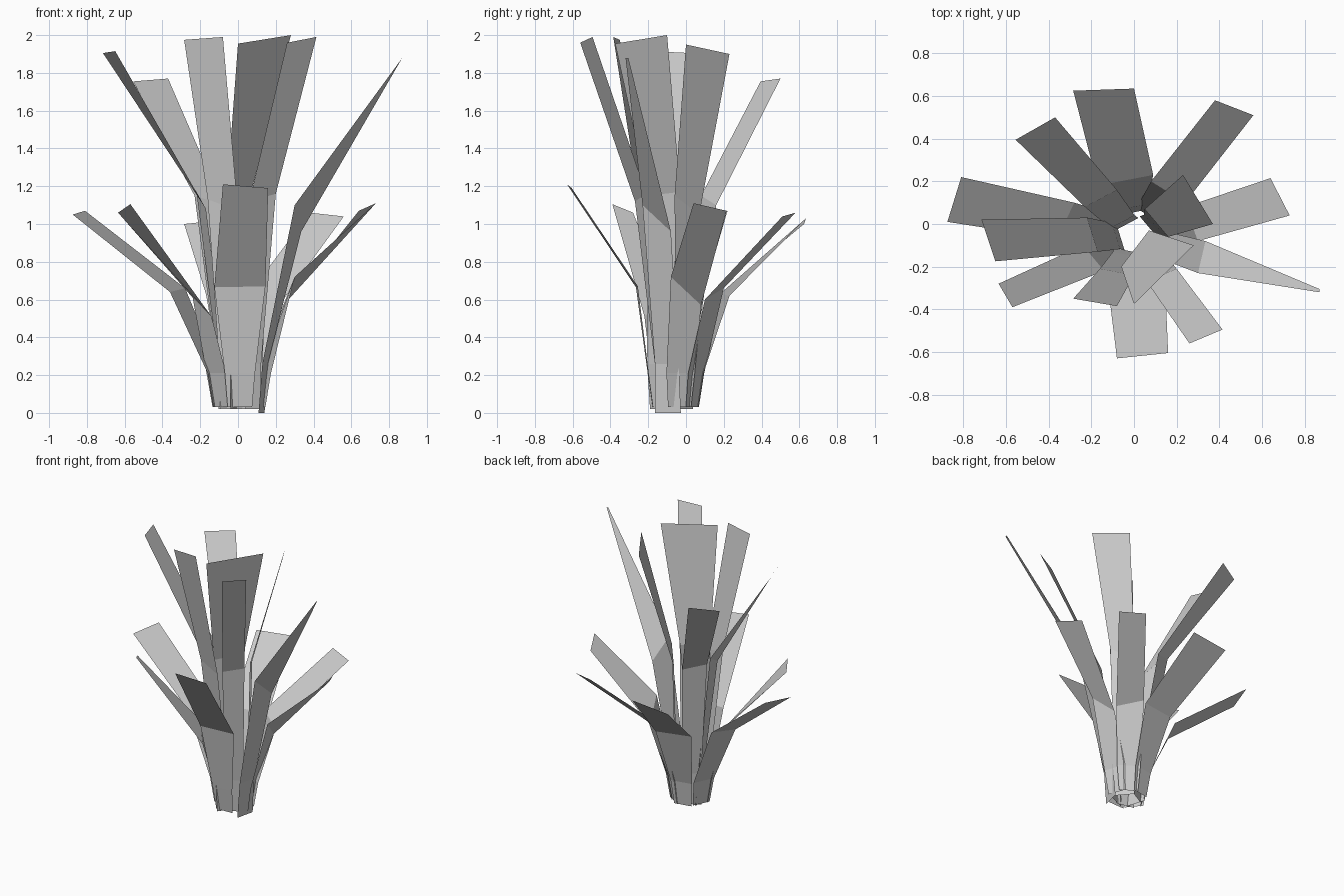
import bpy
from mathutils import Vector

CENTRE = Vector((0.01, -0.06, 0))

# each leaf: bend left, bend right, tip left, tip right
OUTER = [
    ((-.17, .18, .63), (.09, .23, .62), (-.285, .625, 1.0), (0, .635, 1.03)),
    ((.08, .2, .66), (.24, .10, .60), (.38, .58, 1.06), (.56, .51, 1.04)),
    ((.24, .08, .57), (.30, -.08, .72), (.64, .215, 1.07), (.73, .04, 1.11)),
    ((.145, -.255, .67), (-.125, -.265, .665), (.16, -.605, 1.19), (-.08, -.63, 1.21)),
    ((-.14, -.22, .51), (-.24, -.10, .61), (-.57, -.39, 1.105), (-.635, -.28, 1.06)),
    ((-.36, -.07, .64), (-.28, .10, .66), (-.875, .01, 1.05), (-.81, .22, 1.07)),
]
INNER = [
    ((.335, -.08, .96), (.30, -.23, 1.1), (.87, -.305, 1.88), (.87, -.32, 1.88)),
    ((.20, -.21, 1.16), (.06, -.27, 1.12), (.415, -.495, 1.99), (.26, -.56, 1.96)),
    ((.0, -.24, 1.07), (-.16, -.21, 1.13), (-.08, -.385, 1.99), (-.285, -.35, 1.975)),
    ((-.17, -.13, 1.08), (-.22, .03, 1.17), (-.65, -.175, 1.915), (-.715, .02, 1.905)),
    ((-.23, .08, 1.15), (-.08, .16, 1.1), (-.555, .395, 1.755), (-.37, .5, 1.77)),
    ((.05, .07, 1.05), (.16, -.06, 1.15), (.23, .23, 1.9), (.37, 0, 1.95)),
    ((.07, -.03, 1.17), (-.06, -.20, 1.15), (.28, -.10, 2.0), (0, -.375, 1.955)),
]


def leaf(name, bend_l, bend_r, tip_l, tip_r, stem):
    """Flat strip of three panels; the stem rows stand on a ring round the centre."""
    bl, br = Vector(bend_l), Vector(bend_r)
    side = br - bl
    side.z = 0
    side.normalize()
    out = (bl + br) / 2 - CENTRE
    out.z = 0
    out.normalize()
    rows = []
    for radius, z, half in stem:
        mid = CENTRE + out * radius + Vector((0, 0, z))
        rows += [mid - side * half, mid + side * half]
    verts = rows + [bl, br, Vector(tip_l), Vector(tip_r)]
    faces = [(i, i + 1, i + 3, i + 2) for i in range(0, len(verts) - 2, 2)]
    mesh = bpy.data.meshes.new(name)
    mesh.from_pydata([v[:] for v in verts], [], faces)
    obj = bpy.data.objects.new(name, mesh)
    bpy.context.collection.objects.link(obj)


# low spreading leaves
for n, pts in enumerate(OUTER):
    leaf(f"outer_leaf_{n + 1}", *pts, [(.115, .03, .065), (.14, .21, .08)])

# tall upright leaves; the first one grows at the outside of the clump
for n, pts in enumerate(INNER):
    r = .12 if n == 0 else .075
    leaf(f"inner_leaf_{n + 1}", *pts, [(r, 0.0 if n == 0 else .02, .07), (r + .02, .26, .065)])
